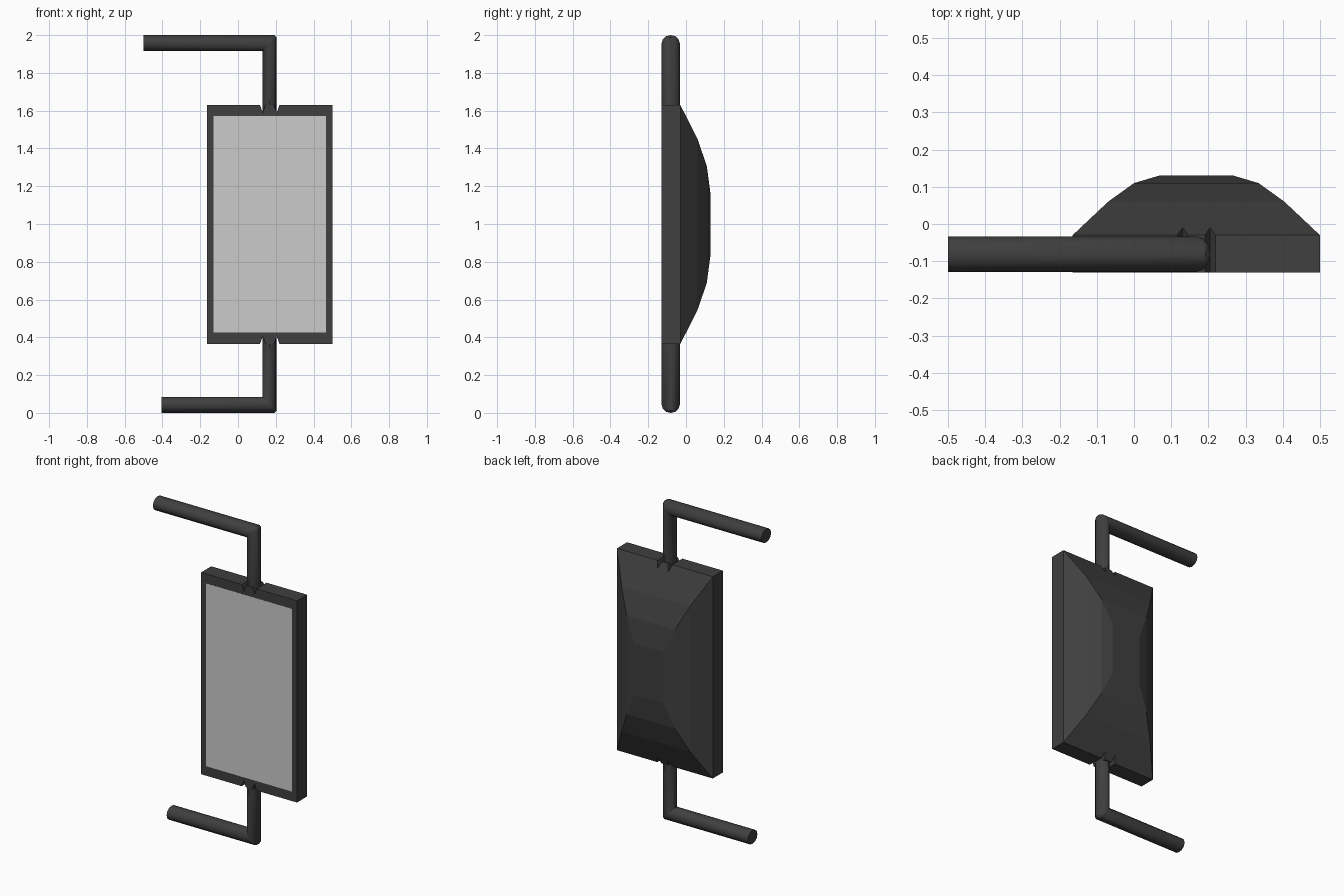
import bpy, bmesh, math

if "Cube" in bpy.data.objects:
    bpy.data.objects.remove(bpy.data.objects["Cube"])

dark = bpy.data.materials.new("dark_plastic")
dark.diffuse_color = (0.05, 0.05, 0.05, 1)
dark.use_nodes = True
dark.node_tree.nodes["Principled BSDF"].inputs["Base Color"].default_value = dark.diffuse_color

CX, CZ = 0.1675, 0.9975      # centre of the mirror housing
HX, HZ = 0.3325, 0.6325      # half size of the housing


def loft(name, rings, mat=None):
    """Skin a list of vertex rings and cap both ends."""
    bm = bmesh.new()
    loops = [[bm.verts.new(p) for p in r] for r in rings]
    n = len(loops[0])
    for a, b in zip(loops, loops[1:]):
        for i in range(n):
            j = (i + 1) % n
            bm.faces.new((a[i], a[j], b[j], b[i]))
    bm.faces.new(loops[0])
    bm.faces.new(loops[-1])
    bmesh.ops.recalc_face_normals(bm, faces=bm.faces)
    me = bpy.data.meshes.new(name)
    bm.to_mesh(me)
    bm.free()
    ob = bpy.data.objects.new(name, me)
    bpy.context.collection.objects.link(ob)
    if mat:
        me.materials.append(mat)
    return ob


def rect(hx, hz, y):
    return [(CX + sx * hx, y, CZ + sz * hz)
            for sx, sz in ((-1, -1), (1, -1), (1, 1), (-1, 1))]


# Housing: flat rim, then a faceted domed back
steps = [(HX, HZ, -0.13), (HX, HZ, -0.03), (0.237, 0.455, 0.06),
         (0.1675, 0.31, 0.11), (0.1, 0.16, 0.13)]
housing = loft("mirror_housing", [rect(*s) for s in steps], dark)

# V notches in the rim beside each arm
for sz in (-1, 1):
    for x in (0.131, 0.205):
        z = CZ + sz * HZ
        tri = ((x - 0.022, z + sz * 0.02), (x + 0.022, z + sz * 0.02), (x, z - sz * 0.04))
        cut = loft("notch_cutter", [[(a, y, b) for a, b in tri] for y in (-0.2, 0.2)])
        cut.hide_render = True
        cut.hide_viewport = False
        cut.display_type = 'WIRE'
        mod = housing.modifiers.new("notch", 'BOOLEAN')
        mod.operation = 'DIFFERENCE'
        mod.solver = 'EXACT'
        mod.object = cut

# Apply the cuts and drop the cutters
dg = bpy.context.evaluated_depsgraph_get()
cut_mesh = bpy.data.meshes.new_from_object(housing.evaluated_get(dg))
housing.modifiers.clear()
housing.data = cut_mesh
for ob in [o for o in bpy.data.objects if o.name.startswith("notch_cutter")]:
    bpy.data.objects.remove(ob)

# Mirror glass, almost flush with the rim
loft("mirror_glass", [rect(0.298, 0.573, -0.1305), rect(0.298, 0.573, -0.128)])


def arm(name, x_end, z_pipe, z_in, s):
    """Bent 12-sided tube; s = +1 for the upper arm, -1 for the lower."""
    rx, ry, rz, b = 0.0375, 0.048, 0.0425, 0.012
    circ = [(math.cos(math.tau * i / 12), math.sin(math.tau * i / 12)) for i in range(12)]

    def ring(fx, fz):
        return [(fx(c), -0.081 + ry * k, fz(c)) for c, k in circ]
    across = lambda c: CX + rx * c
    level = lambda c: z_pipe + s * rz * c
    rings = [ring(lambda c: x_end, level),
             ring(lambda c: across(c) - b * max(c, 0.05), level),
             ring(across, lambda c: level(c) - s * b * max(c, 0.05)),
             ring(across, lambda c: z_in)]
    ob = loft(name, rings, dark)
    bpy.context.view_layer.objects.active = ob
    bpy.ops.object.select_all(action='DESELECT')
    ob.select_set(True)
    bpy.ops.object.shade_smooth_by_angle(angle=math.radians(35))


# Mounting arms
arm("upper_arm", -0.5, 1.9575, 1.59, 1)
arm("lower_arm", -0.405, 0.0425, 0.405, -1)
